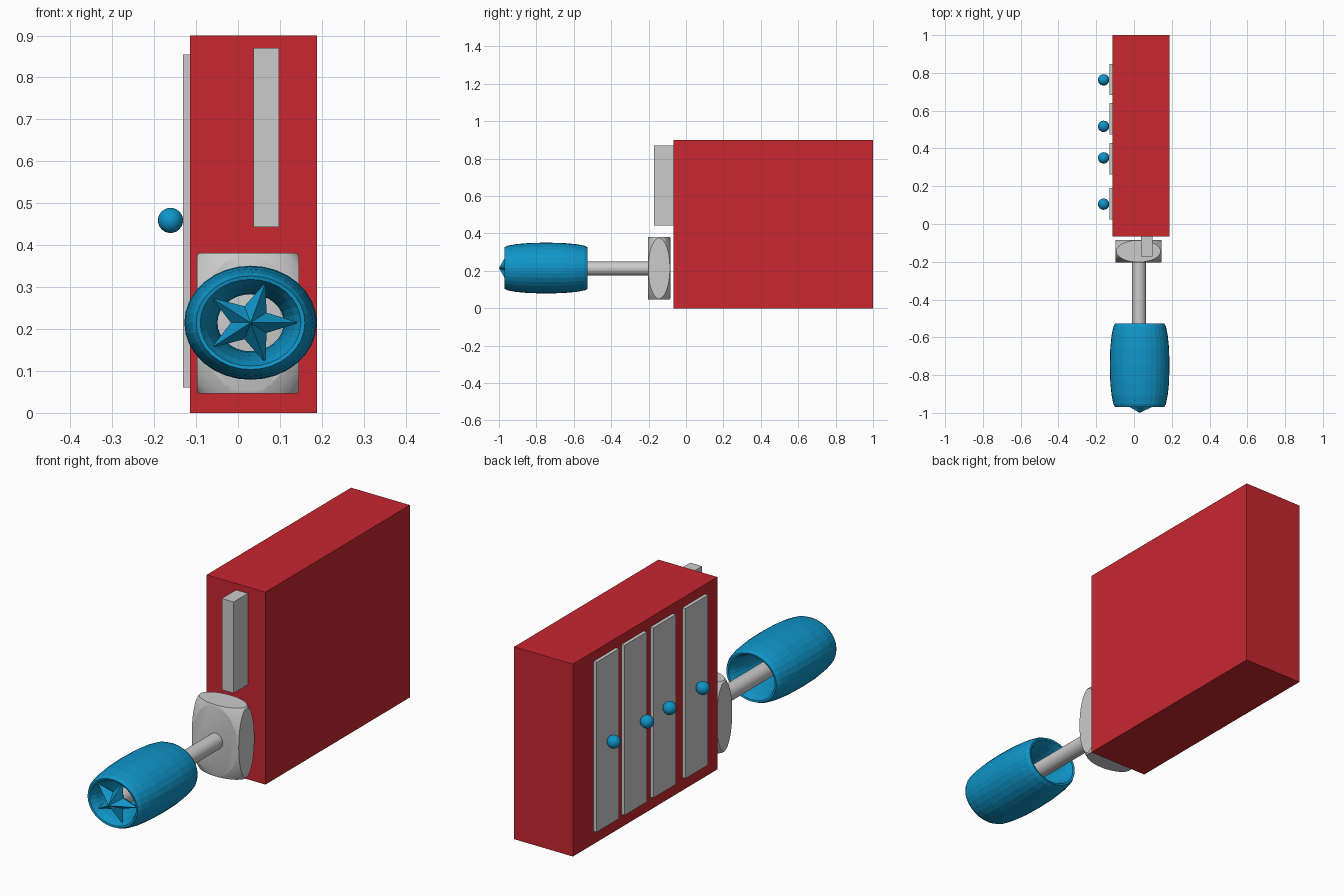
import bpy, bmesh
from math import sin, cos, pi, radians

if "Cube" in bpy.data.objects:
    bpy.data.objects.remove(bpy.data.objects["Cube"])

def material(name, rgb):
    m = bpy.data.materials.new(name)
    m.diffuse_color = (*rgb, 1)
    m.use_nodes = True
    m.node_tree.nodes["Principled BSDF"].inputs["Base Color"].default_value = m.diffuse_color
    return m

RED = material("red", (0.58, 0.02, 0.03))
BLUE = material("blue", (0.005, 0.30, 0.58))

def add_mesh(name, bm, mat=None):
    bmesh.ops.recalc_face_normals(bm, faces=bm.faces)
    me = bpy.data.meshes.new(name)
    bm.to_mesh(me)
    bm.free()
    ob = bpy.data.objects.new(name, me)
    bpy.context.collection.objects.link(ob)
    if mat:
        me.materials.append(mat)
    return ob

def box(name, x, y, z, mat=None):
    bm = bmesh.new()
    bmesh.ops.create_cube(bm, size=1)
    for v in bm.verts:
        v.co = [(a + b) / 2 + c * (b - a) for c, (a, b) in zip(v.co, (x, y, z))]
    return add_mesh(name, bm, mat)

def smooth(ob, angle=30):
    bpy.ops.object.select_all(action='DESELECT')
    ob.select_set(True)
    bpy.context.view_layer.objects.active = ob
    bpy.ops.object.shade_smooth_by_angle(angle=radians(angle))

def ball(name, centre, radii, mat=None, seg=32):
    bm = bmesh.new()
    bmesh.ops.create_uvsphere(bm, u_segments=seg, v_segments=seg // 2, radius=1)
    for v in bm.verts:
        v.co = [c + r * p for c, r, p in zip(centre, radii, v.co)]
    return add_mesh(name, bm, mat)

# Case and the upright bar on its front
box("case", (-0.115, 0.189), (-0.067, 1.0), (0, 0.9), RED)
box("front_bar", (0.037, 0.098), (-0.172, -0.06), (0.443, 0.87))

# Drawer fronts with round knobs on the left side
for i, y in enumerate((0.107, 0.345, 0.558, 0.765)):
    box(f"panel_{i}", (-0.131, -0.11), (y - 0.083, y + 0.083), (0.06, 0.855))
for i, y in enumerate((0.105, 0.35, 0.517, 0.763)):
    smooth(ball(f"knob_{i}", (-0.161, y, 0.459), (0.03, 0.03, 0.03), BLUE, 24))

# Rounded hub: a block trimmed by an ellipsoid
hub = box("hub", (-0.098, 0.145), (-0.204, -0.084), (0.046, 0.381))
cutter = ball("hub_cutter", (0.0235, -0.144, 0.2135),
              (0.1215 * 1.39, 0.06 * 1.39, 0.1675 * 1.39), seg=64)
cutter.hide_render = True
mod = hub.modifiers.new("trim", 'BOOLEAN')
mod.operation = 'INTERSECT'
mod.object = cutter
mod.solver = 'EXACT'
bpy.context.view_layer.objects.active = hub
hub.select_set(True)
bpy.ops.object.modifier_apply(modifier="trim")
bpy.data.objects.remove(cutter)
smooth(hub, 20)

# Rod from hub to handle
bpy.ops.mesh.primitive_cylinder_add(vertices=32, radius=0.037, depth=0.77,
                                    location=(0.027, -0.565, 0.212), rotation=(pi / 2, 0, 0))
rod = bpy.context.object
rod.name = "rod"
smooth(rod)

# Hollow barrel grip: closed (y, radius) profile turned into an oval
CX, CZ = 0.03, 0.215
half = [(0, 1.0), (0.09, 0.985), (0.16, 0.94), (0.205, 0.88), (0.222, 0.82),
        (0.22, 0.76), (0.19, 0.67), (0.13, 0.58), (0.06, 0.52)]
profile = half + [(0, 0.5)] + [(-y, r) for y, r in reversed(half[1:])]
N = 32
bm = bmesh.new()
rings = []
for k in range(N):
    a = 2 * pi * k / N
    rings.append([bm.verts.new((CX + 0.158 * r * cos(a), -0.748 + y, CZ + 0.136 * r * sin(a)))
                  for y, r in profile])
P = len(profile)
for k in range(N):
    A, B = rings[k], rings[(k + 1) % N]
    for j in range(P):
        bm.faces.new((A[j], A[(j + 1) % P], B[(j + 1) % P], B[j]))
add_mesh("handle", bm, BLUE)

# Faceted star set in the handle end
bm = bmesh.new()
rim = []
for k in range(10):
    r = 0.047 if k % 2 else 0.115
    rim.append(bm.verts.new((CX + r * cos(pi * k / 5), -0.945, CZ + r * 0.88 * sin(pi * k / 5))))
for y in (-1.0, -0.89):
    tip = bm.verts.new((CX, y, CZ))
    for k in range(10):
        bm.faces.new((rim[k], rim[(k + 1) % 10], tip))
add_mesh("star", bm, BLUE)
